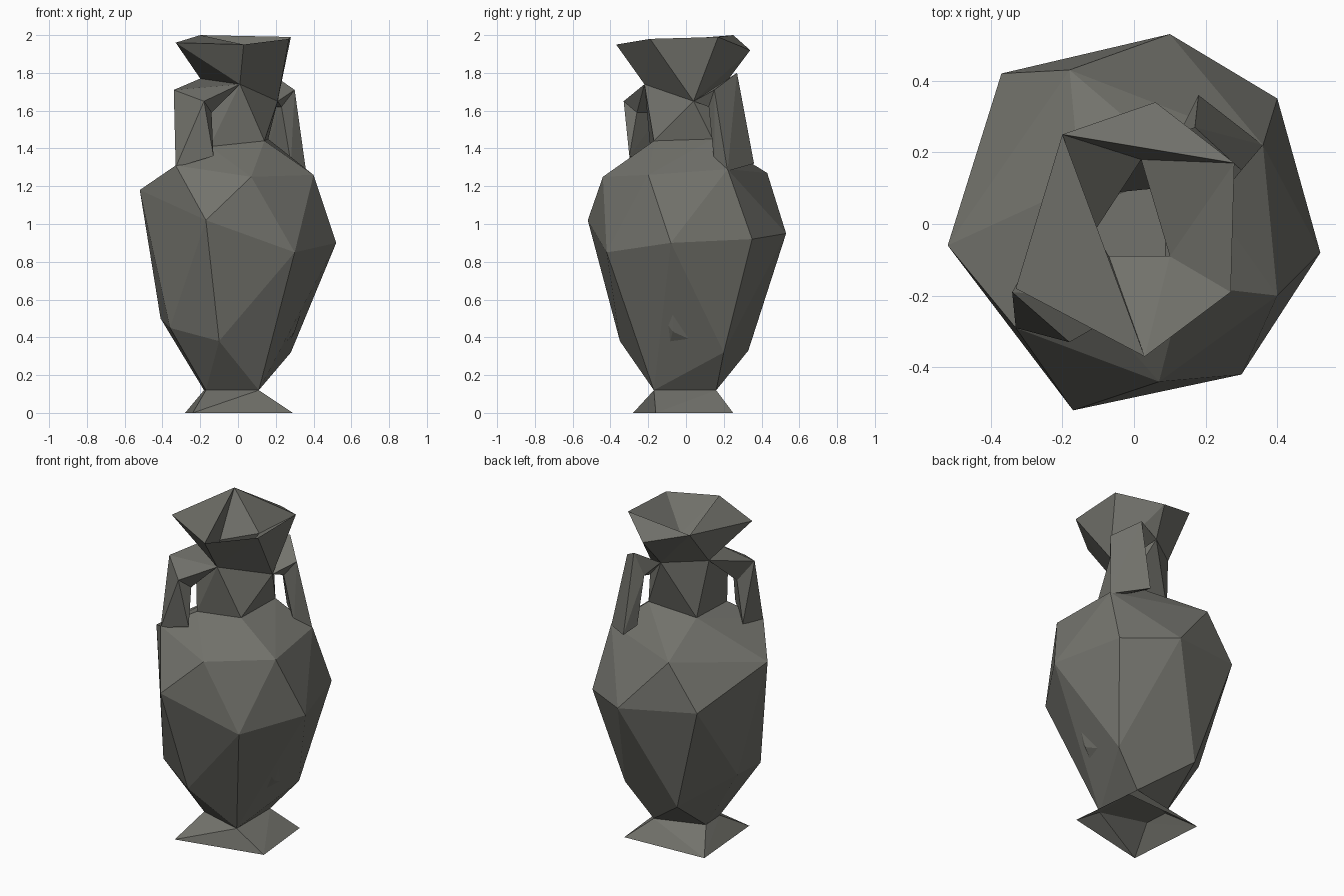
import bpy, bmesh

if "Cube" in bpy.data.objects:
    bpy.data.objects.remove(bpy.data.objects["Cube"])

clay = bpy.data.materials.new("dark_clay")
clay.diffuse_color = (0.17, 0.17, 0.15, 1)
clay.use_nodes = True
clay.node_tree.nodes["Principled BSDF"].inputs["Base Color"].default_value = clay.diffuse_color


def skin(name, rings, open_rings=(), inside=False):
    """Wrap rings of points in a faceted skin, leaving the listed rings open."""
    bm = bmesh.new()
    verts = [[bm.verts.new(p) for p in ring] for ring in rings]
    bmesh.ops.convex_hull(bm, input=bm.verts)
    bmesh.ops.recalc_face_normals(bm, faces=bm.faces)
    caps = [set(verts[i]) for i in open_rings]
    drop = [f for f in bm.faces if any(set(f.verts) <= c for c in caps)]
    bmesh.ops.delete(bm, geom=drop, context='FACES_ONLY')
    bmesh.ops.delete(bm, geom=[v for v in bm.verts if not v.link_faces], context='VERTS')
    if inside:
        bmesh.ops.reverse_faces(bm, faces=bm.faces)
    mesh = bpy.data.meshes.new(name)
    bm.to_mesh(mesh)
    bm.free()
    add(name, mesh)


def add(name, mesh):
    mesh.materials.append(clay)
    bpy.context.collection.objects.link(bpy.data.objects.new(name, mesh))


def shrink(ring, s, dz=0):
    return [(x * s, y * s, z + dz) for x, y, z in ring]


def level(z, *pts):
    return [(x, y, z) for x, y in pts]


# Cross-section rings from the foot up to the rim
foot = level(0, (-.24, -.28), (.29, -.16), (.25, .25), (-.28, .22))
waist = level(.12, (.11, -.17), (.11, .16), (-.18, .06), (-.17, -.09))
lower = [(-.41, .08, .50), (-.36, -.22, .45), (-.10, -.35, .38),
         (.28, .20, .32), (-.17, .33, .33)]
belly = [(-.17, -.52, 1.02), (.30, -.42, .85), (.52, -.08, .90), (.40, .35, .92),
         (.10, .53, .95), (-.37, .42, 1.0), (-.52, -.06, 1.18)]
shoulder = [(.07, -.44, 1.25), (.40, -.20, 1.26), (.36, .22, 1.29),
            (-.18, .43, 1.27), (-.33, -.29, 1.31)]
neck_base = [(-.15, -.19, 1.41), (.14, -.17, 1.44), (.16, .14, 1.45), (-.15, .11, 1.42)]
neck_mid = level(1.62, (-.17, -.17), (.15, .14))
neck_top = [(.01, -.22, 1.74), (.21, .04, 1.65), (.02, .22, 1.76), (-.20, .06, 1.77)]
rim = [(-.20, .25, 2.0), (.06, .34, 1.92), (.28, .17, 1.99),
       (.27, -.19, 1.98), (.03, -.37, 1.95), (-.33, -.18, 1.96)]
opening = [rim[0], rim[2], rim[3], rim[4]]
throat = level(1.80, (.02, .18), (-.11, -.02), (-.07, -.09), (.10, -.09))

# Outer vessel
skin("foot", [foot, waist], (0, 1))
skin("body", [waist, lower, belly, shoulder, neck_base], (4,))
skin("neck", [neck_base, neck_mid, neck_top], (0, 2))
skin("lip", [neck_top, rim], (0, 1))

# Flat ledges of the rim, behind and to the left of the opening
ledges = bpy.data.meshes.new("rim_ledges")
ledges.from_pydata(rim, [], [(0, 2, 1), (0, 5, 4)])
ledges.update()
add("rim_ledges", ledges)

# Inner wall: funnel mouth, neck bore and hollow belly
bore = shrink(neck_base, .75)
skin("mouth", [opening, throat], (0, 1), inside=True)
skin("neck_bore", [throat, bore], (0, 1), inside=True)
skin("hollow", [shrink(waist, .8, .06), shrink(lower, .88) + [(.30, -.07, .43)],
                shrink(belly, .88), shrink(shoulder, .88), bore], (4,), inside=True)

# Handles: each has an arm from the neck and a broad post down to the shoulder
handles = {
    "front_left": dict(
        elbow=[(-.34, -.19, 1.71), (-.18, -.33, 1.65), (-.26, -.13, 1.59), (-.14, -.26, 1.59)],
        root=[(-.20, .06, 1.77), (.01, -.22, 1.74), (-.17, -.17, 1.62)],
        base=[(-.33, -.29, 1.30), (-.13, -.30, 1.36), (-.30, -.13, 1.33)]),
    "back_right": dict(
        elbow=[(.17, .27, 1.80), (.30, .15, 1.71), (.23, .12, 1.62), (.12, .24, 1.66)],
        root=[(.21, .04, 1.65), (.02, .22, 1.76), (.15, .14, 1.62)],
        base=[(.36, .22, 1.28), (.18, .36, 1.32), (.28, .15, 1.32), (.14, .28, 1.36)]),
}
for side, h in handles.items():
    skin(side + "_handle_arm", [h["elbow"], h["root"]])
    skin(side + "_handle_post", [h["elbow"], h["base"]])
